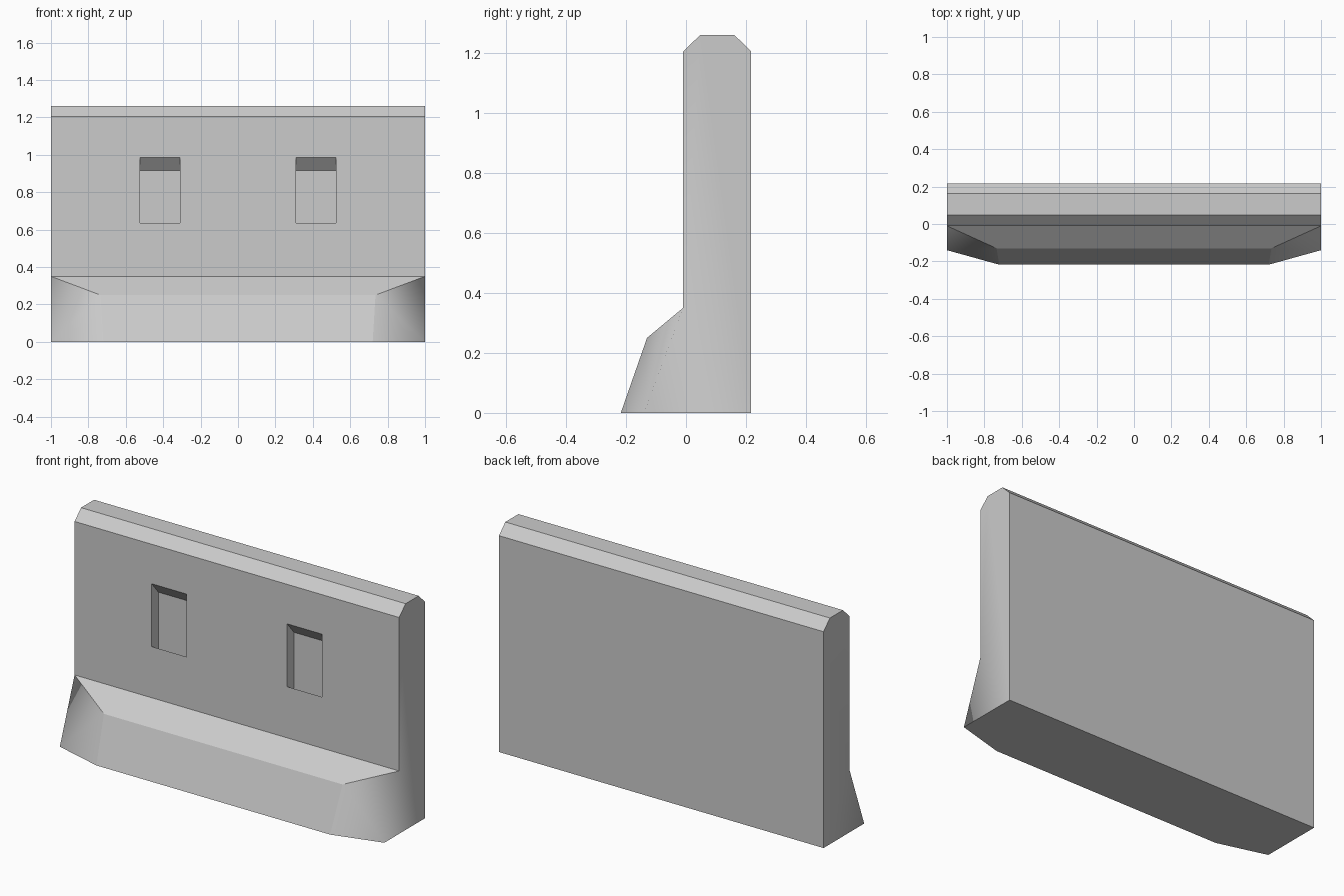
import bpy, bmesh

if "Cube" in bpy.data.objects:
    bpy.data.objects.remove(bpy.data.objects["Cube"])

# side outline of the wall end (y, z), from front foot over the top to back foot
OUTLINE = [(-.14, 0), (-.01, .35), (-.01, 1.205), (.047, 1.26),
           (.162, 1.26), (.2175, 1.205), (.2175, 0)]


def add_object(name, bm):
    bmesh.ops.recalc_face_normals(bm, faces=bm.faces)
    mesh = bpy.data.meshes.new(name)
    bm.to_mesh(mesh)
    bm.free()
    obj = bpy.data.objects.new(name, mesh)
    bpy.context.collection.objects.link(obj)
    return obj


def bridge(bm, a, b):
    """Join two matching rows of vertices with quads."""
    for i in range(len(a) - 1):
        bm.faces.new((a[i], a[i + 1], b[i + 1], b[i]))


# barrier wall with its flared foot
bm = bmesh.new()
ends, toes = [], []
for s in (-1, 1):
    ends.append([bm.verts.new((s, y, z)) for y, z in OUTLINE])
    toes.append([bm.verts.new((s * .72, -.2175, 0)),
                 bm.verts.new((s * .735, -.13, .25))])
L, R = ends
bridge(bm, L[1:], R[1:])                      # front, chamfers, top, back
bridge(bm, toes[0], toes[1])                  # foot front
bm.faces.new((L[1], toes[0][1], toes[1][1], R[1]))   # sloping ledge
bm.faces.new((L[6], L[0], toes[0][0], toes[1][0], R[0], R[6]))  # underside
blended = []
for end, toe in zip(ends, toes):
    side = bm.faces.new(end)
    corner = bm.faces.new((end[0], end[1], toe[1], toe[0]))
    side.smooth = corner.smooth = True
    blended += [bm.edges.get((end[0], end[1])), bm.edges.get(toe)]
for e in bm.edges:
    e.smooth = e in blended
wall = add_object("barrier_wall", bm)

# two lifting slots, cut inward and downward
bm = bmesh.new()
SLOT = [(-.07, .705), (-.07, 1.055), (.05, .915), (.05, .565)]
for s in (-1, 1):
    a, b = ([bm.verts.new((s * x, y, z)) for y, z in SLOT] for x in (.31, .525))
    bridge(bm, a + a[:1], b + b[:1])
    bm.faces.new(a)
    bm.faces.new(b)
cutter = add_object("slot_cutter", bm)
cutter.hide_render = True

mod = wall.modifiers.new("slots", 'BOOLEAN')
mod.operation = 'DIFFERENCE'
mod.solver = 'EXACT'
mod.object = cutter
bpy.context.view_layer.objects.active = wall
bpy.ops.object.modifier_apply(modifier=mod.name)
bpy.data.objects.remove(cutter)
